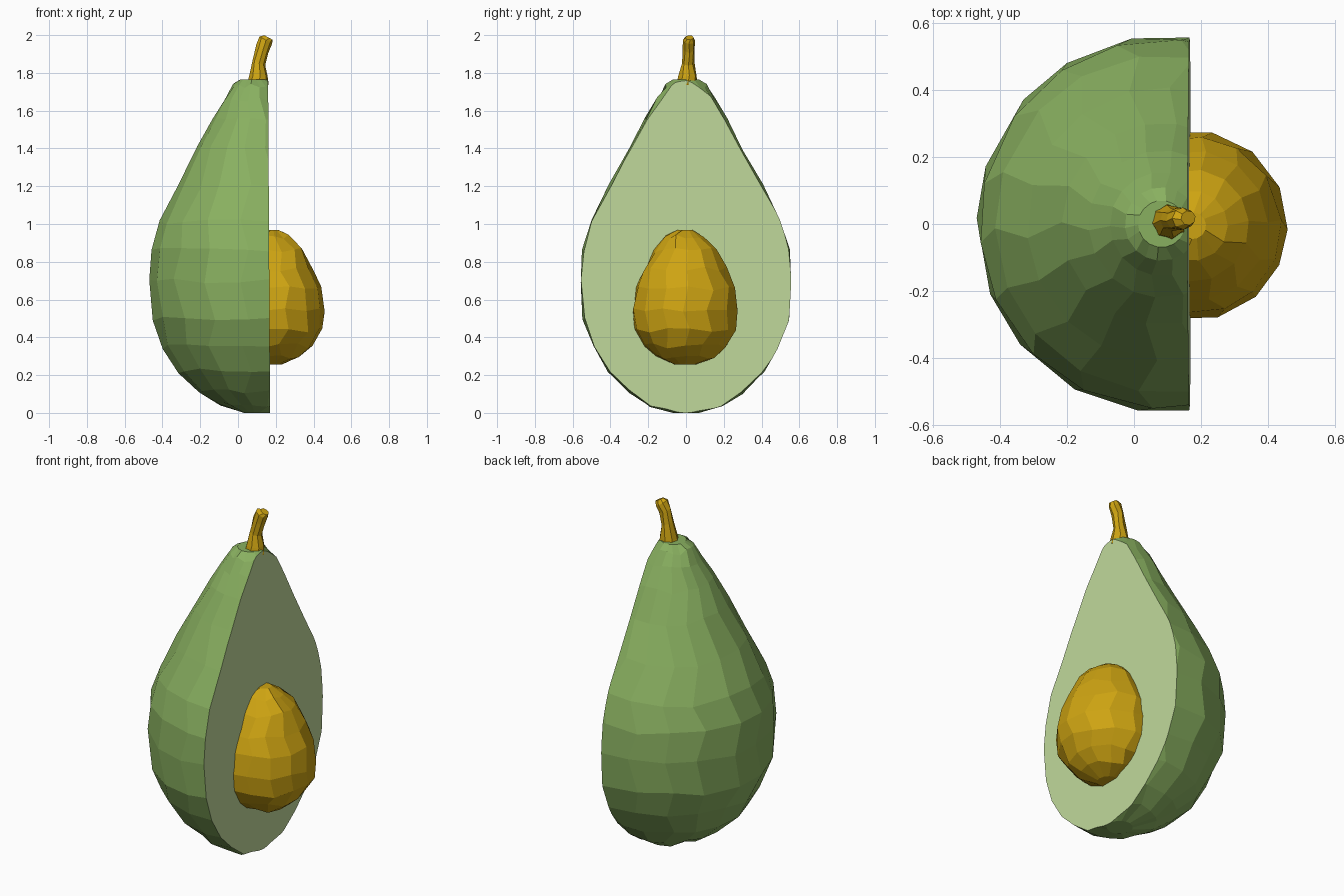
import bpy, bmesh, math, random
from mathutils import Vector

random.seed(4)
cube = bpy.data.objects.get("Cube")
if cube:
    bpy.data.objects.remove(cube, do_unlink=True)


def make_material(name, rgb):
    m = bpy.data.materials.new(name)
    m.use_nodes = True
    color = (*rgb, 1)
    m.diffuse_color = color
    bsdf = next(n for n in m.node_tree.nodes if n.type == 'BSDF_PRINCIPLED')
    bsdf.inputs["Base Color"].default_value = color
    bsdf.inputs["Roughness"].default_value = 0.8
    return m


skin = make_material("skin green", (0.25, 0.434, 0.117))
flesh = make_material("pale flesh green", (0.527, 0.69, 0.328))
brown = make_material("golden brown", (0.617, 0.371, 0.006))


def loft(rings, sides, wobble=0.0):
    """Faceted skin through rings of (x, y, z, radius, slope)."""
    bm = bmesh.new()
    loops = []
    for i, (x, y, z, r, slope) in enumerate(rings):
        loop = []
        for k in range(sides):
            a = math.tau * (k + 0.25 * (i % 2) + random.uniform(-wobble, wobble)) / sides
            dx, dy = r * math.cos(a), r * math.sin(a)
            dz = slope * dx
            if 0 < i < len(rings) - 1:
                dz += random.uniform(-wobble, wobble) * 0.12
            loop.append(bm.verts.new((x + dx, y + dy, z + dz)))
        loops.append(loop)
    for low, high in zip(loops, loops[1:]):
        for k in range(sides):
            n = (k + 1) % sides
            bm.faces.new((low[k], low[n], high[n], high[k]))
    bm.faces.new(loops[0][::-1])
    bm.faces.new(loops[-1])
    bmesh.ops.recalc_face_normals(bm, faces=bm.faces)
    return bm


def finish(bm, name, *materials):
    mesh = bpy.data.meshes.new(name)
    bm.to_mesh(mesh)
    bm.free()
    for m in materials:
        mesh.materials.append(m)
    obj = bpy.data.objects.new(name, mesh)
    bpy.context.collection.objects.link(obj)
    return obj


# Pear-shaped body, sliced by a nearly upright plane
body_profile = [(0, .07), (.045, .20), (.11, .305), (.22, .415), (.35, .495),
                (.50, .55), (.70, .563), (.86, .552), (1.01, .505), (1.2, .408),
                (1.4, .302), (1.55, .22), (1.66, .155), (1.73, .11), (1.765, .07)]
bm = loft([(0.1 - 0.01 * z, 0, z, r, 0) for z, r in body_profile], 18, 0.12)
cut = bmesh.ops.bisect_plane(
    bm, geom=bm.verts[:] + bm.edges[:] + bm.faces[:], dist=1e-5,
    plane_co=Vector((0.17, 0, 0)), plane_no=Vector((1, 0, 0.006)), clear_outer=True)
rim = [e for e in cut["geom_cut"] if isinstance(e, bmesh.types.BMEdge)]
cap = bmesh.ops.holes_fill(bm, edges=rim, sides=0)
for f in cap["faces"]:
    f.material_index = 1
bmesh.ops.recalc_face_normals(bm, faces=bm.faces)
finish(bm, "fruit_half", skin, flesh)

# Egg-shaped pit set into the cut face
pit_profile = [(.257, .06), (.295, .155), (.355, .22), (.44, .272), (.55, .284),
               (.66, .266), (.76, .225), (.86, .168), (.93, .105), (.968, .04)]
bm = loft([(0.175, -0.005, z, r, 0) for z, r in pit_profile], 14, 0.12)
finish(bm, "pit", brown)

# Curved stem leaning over the cut side
stem_rings = [(.105, .006, 1.735, .058, 0), (.107, .008, 1.78, .05, 0),
              (.111, .012, 1.85, .033, -.5), (.128, .014, 1.925, .032, -.6),
              (.147, .016, 1.97, .033, -.6), (.162, .018, 1.987, .022, -.55)]
finish(loft(stem_rings, 8, 0.06), "stem", brown)
